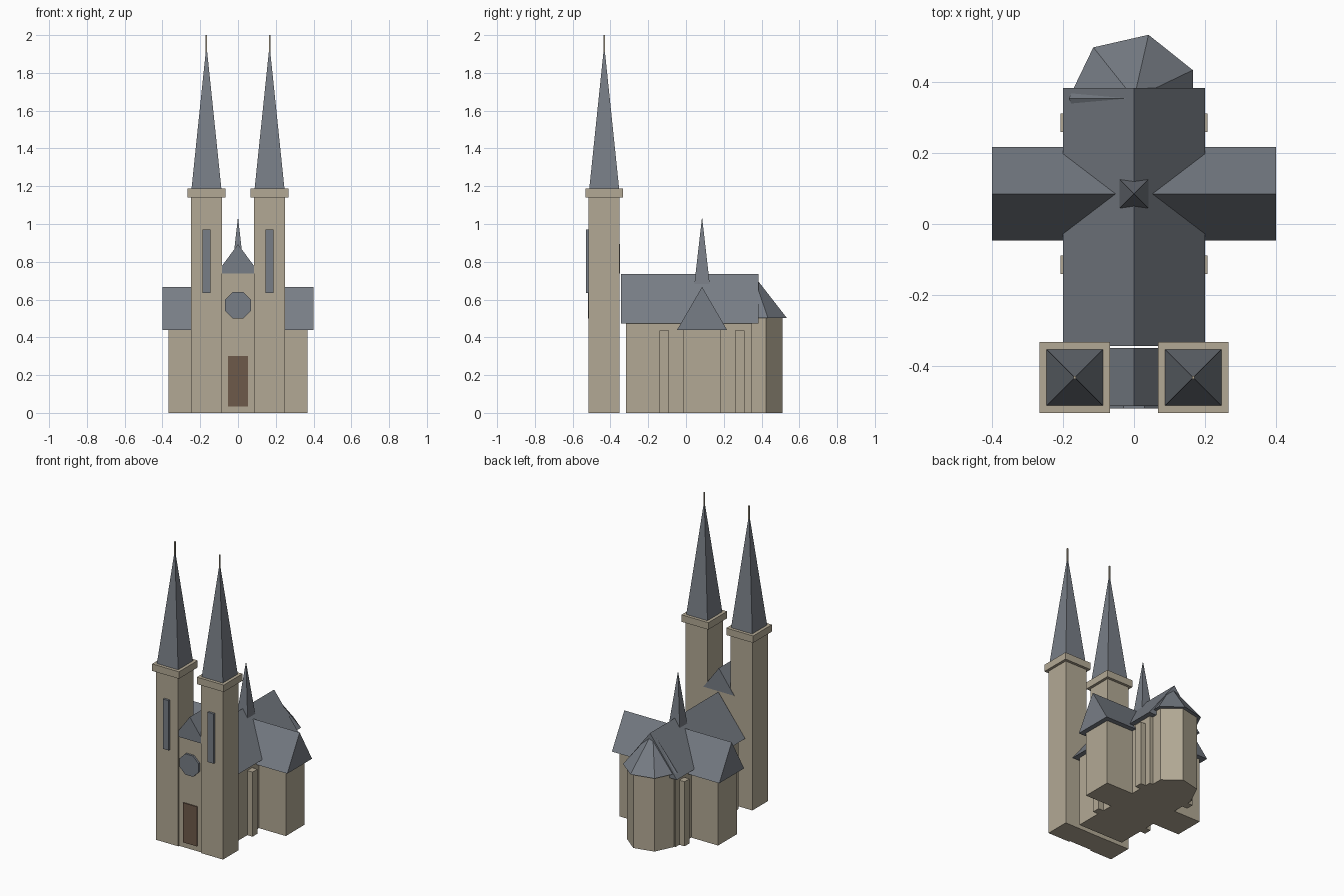
import bpy, bmesh
from math import pi, cos, sin, sqrt

if "Cube" in bpy.data.objects:
    bpy.data.objects.remove(bpy.data.objects["Cube"])


def material(name, rgb):
    m = bpy.data.materials.new(name)
    m.diffuse_color = (*rgb, 1)
    m.use_nodes = True
    m.node_tree.nodes["Principled BSDF"].inputs["Base Color"].default_value = m.diffuse_color
    return m


STONE = material("stone", (0.448, 0.395, 0.298))
SLATE = material("slate", (0.187, 0.207, 0.238))
WOOD = material("door_wood", (0.155, 0.100, 0.068))


def solid(name, bottom, top, mat):
    """Closed solid between two matching rings of points (or one apex)."""
    bm = bmesh.new()
    a = [bm.verts.new(p) for p in bottom]
    b = [bm.verts.new(p) for p in top]
    n = len(a)
    bm.faces.new(a[::-1])
    if len(b) > 1:
        bm.faces.new(b)
    for i in range(n):
        j = (i + 1) % n
        bm.faces.new((a[i], a[j], b[j], b[i]) if len(b) > 1 else (a[i], a[j], b[0]))
    bmesh.ops.recalc_face_normals(bm, faces=bm.faces)
    mesh = bpy.data.meshes.new(name)
    bm.to_mesh(mesh)
    bm.free()
    mesh.materials.append(mat)
    ob = bpy.data.objects.new(name, mesh)
    bpy.context.collection.objects.link(ob)
    return ob


def box(name, x0, x1, y0, y1, z0, z1, mat):
    ring = [(x0, y0), (x1, y0), (x1, y1), (x0, y1)]
    return solid(name, [(x, y, z0) for x, y in ring], [(x, y, z1) for x, y in ring], mat)


def ngon(cx, cy, z, r, n, turn=0.0):
    if r == 0:
        return [(cx, cy, z)]
    return [(cx + r * cos(turn + 2 * pi * i / n), cy + r * sin(turn + 2 * pi * i / n), z)
            for i in range(n)]


def taper(name, cx, cy, z0, z1, r0, r1, n, turn, mat):
    return solid(name, ngon(cx, cy, z0, r0, n, turn), ngon(cx, cy, z1, r1, n, turn), mat)


def gable(name, half, z0, z1, start, end, mat, centre=0.0, along_x=False):
    """Triangular roof prism running along y (or along x)."""
    tri = [(centre - half, z0), (centre + half, z0), (centre, z1)]
    if along_x:
        rings = [[(s, t, z) for t, z in tri] for s in (start, end)]
    else:
        rings = [[(t, s, z) for t, z in tri] for s in (start, end)]
    return solid(name, *rings, mat)


Q = sqrt(2)

# Twin towers with caps, spires, finials and tall windows
TY = -0.433
for side, s in (("left", -1), ("right", 1)):
    tx = 0.167 * s
    box(side + "_tower", tx - 0.082, tx + 0.082, TY - 0.082, TY + 0.082, 0, 1.14, STONE)
    box(side + "_tower_cap", tx - 0.1, tx + 0.1, TY - 0.1, TY + 0.1, 1.14, 1.187, STONE)
    taper(side + "_spire", tx, TY, 1.187, 1.91, 0.079 * Q, 0.004 * Q, 4, pi / 4, SLATE)
    box(side + "_finial", tx - 0.004, tx + 0.004, TY - 0.004, TY + 0.004, 1.9, 2.0, STONE)
    box(side + "_tower_window", tx - 0.022, tx + 0.022, -0.53, -0.512, 0.635, 0.97, SLATE)

# Entrance front between the towers
box("entrance_wall", -0.09, 0.09, -0.506, -0.352, 0, 0.737, STONE)
gable("entrance_roof", 0.115, 0.737, 0.893, -0.513, -0.349, SLATE)
box("door", -0.052, 0.052, -0.513, -0.505, 0.035, 0.302, WOOD)
rose = [(x, z) for x, z, _ in ngon(0, 0.57, 0, 0.07 / cos(pi / 8), 8, pi / 8)]
solid("round_window", [(x, -0.52, z) for x, z in rose], [(x, -0.504, z) for x, z in rose], SLATE)

# Nave and its roof
box("nave", -0.168, 0.168, -0.317, 0.35, 0, 0.473, STONE)
gable("nave_roof", 0.2, 0.473, 0.735, -0.344, 0.384, SLATE)

# Transept and its roof
box("transept", -0.368, 0.368, -0.017, 0.184, 0, 0.44, STONE)
gable("transept_roof", 0.132, 0.44, 0.667, -0.4, 0.4, SLATE, centre=0.085, along_x=True)

# Buttresses on both nave walls
for s in (-1, 1):
    for y in (-0.115, 0.285):
        x0, x1 = sorted((0.155 * s, 0.207 * s))
        box("buttress", x0, x1, y - 0.026, y + 0.026, 0, 0.435, STONE)

# Seven-sided apse and its pointed roof, one corner toward -x
taper("apse", 0, 0.354, 0, 0.503, 0.16, 0.16, 7, pi, STONE)
taper("apse_roof", 0, 0.354, 0.503, 0.734, 0.184, 0, 7, pi, SLATE)

# Small spire over the crossing
taper("crossing_spire", 0, 0.085, 0.67, 1.038, 0.042 * Q, 0, 4, pi / 4, SLATE)
